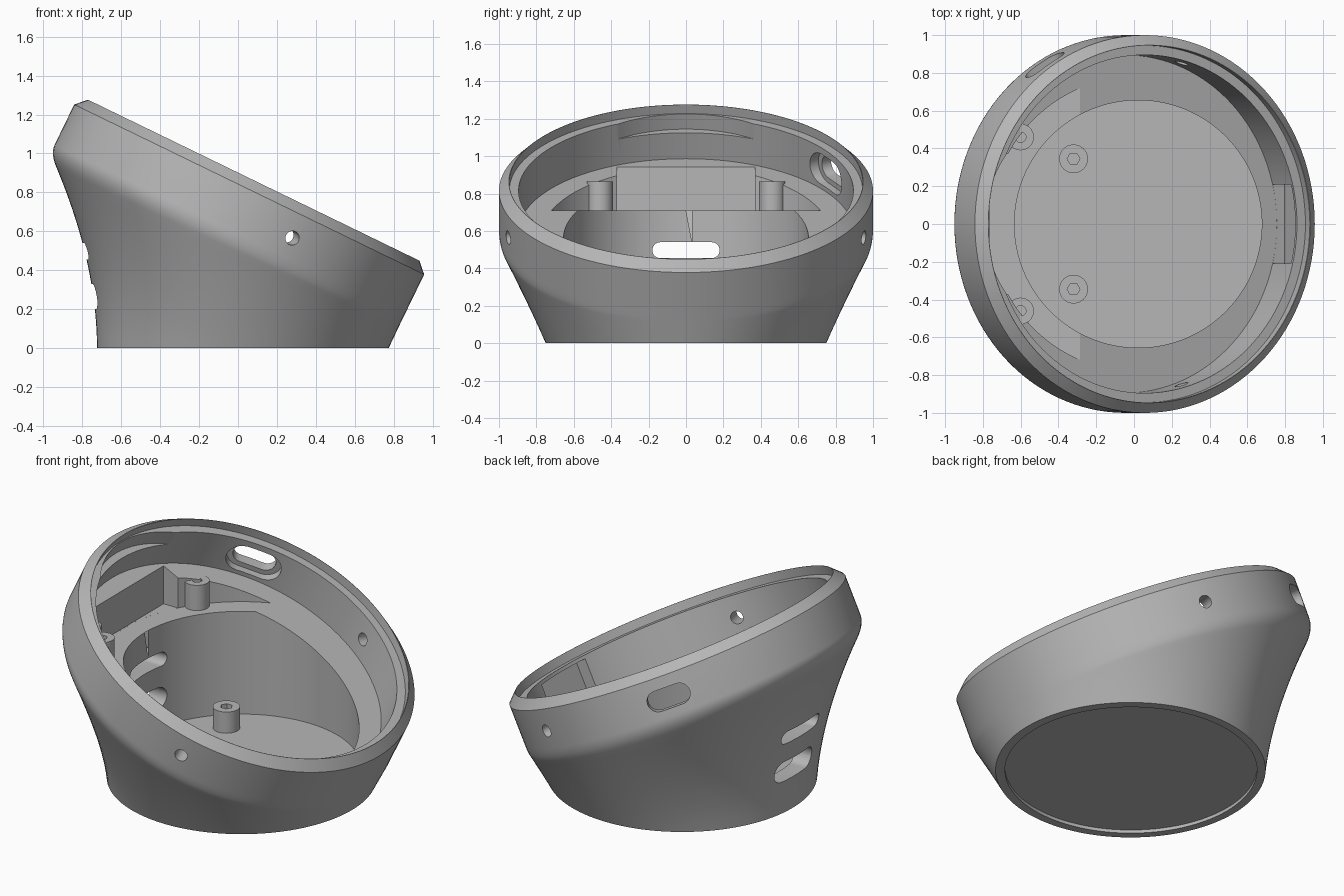
import bpy, bmesh, math
from mathutils import Matrix, Vector

if "Cube" in bpy.data.objects:
    bpy.data.objects.remove(bpy.data.objects["Cube"], do_unlink=True)

SEGS = 128
grey = bpy.data.materials.new("plastic_grey")
grey.use_nodes = True
grey.diffuse_color = (0.47, 0.47, 0.47, 1)
grey.node_tree.nodes["Principled BSDF"].inputs["Base Color"].default_value = grey.diffuse_color

# frame of the tilted upper ring: local z is the ring axis, origin at the chamfer edge
TILT = Matrix.Translation((0.0575, 0, 0.815)) @ Matrix.Rotation(math.radians(25.9), 4, 'Y')
BASE = Matrix.Translation((0.022, 0, 0))


def make(name, rows, matrix=Matrix()):
    """Closed solid from a stack of equal point loops, capped at both ends."""
    bm = bmesh.new()
    loops = [[bm.verts.new(matrix @ Vector(p)) for p in row] for row in rows]
    for a, b in zip(loops, loops[1:]):
        for i in range(len(a)):
            j = (i + 1) % len(a)
            bm.faces.new((a[i], a[j], b[j], b[i]))
    bm.faces.new(loops[0])
    bm.faces.new(loops[-1])
    bmesh.ops.recalc_face_normals(bm, faces=bm.faces)
    mesh = bpy.data.meshes.new(name)
    bm.to_mesh(mesh)
    bm.free()
    mesh.materials.append(grey)
    ob = bpy.data.objects.new(name, mesh)
    bpy.context.collection.objects.link(ob)
    return ob


def lathe(name, profile, matrix=Matrix(), n=SEGS):
    turn = [2 * math.pi * i / n for i in range(n)]
    return make(name, [[(r * math.cos(t), r * math.sin(t), z) for t in turn]
                       for r, z in profile], matrix)


def prism(name, outline, z0, z1, matrix=Matrix()):
    return make(name, [[(x, y, z) for x, y in outline] for z in (z0, z1)], matrix)


def stadium(length, height):
    """Rounded slot outline, long along y."""
    r, pts = height / 2, []
    for i in range(26):
        side = 1 if i < 13 else -1
        t = math.pi * (i % 13) / 12 + (0 if side > 0 else math.pi)
        pts.append((r * math.cos(t), r * math.sin(t) + side * (length / 2 - r)))
    return pts


def box(x0, x1, y):
    return [(x0, -y), (x1, -y), (x1, y), (x0, y)]


def radial(frame, height, degrees):
    """Frame whose z axis points outward at an angle around the given frame."""
    return (frame @ Matrix.Translation((0, 0, height))
            @ Matrix.Rotation(math.radians(degrees), 4, 'Z') @ Matrix.Rotation(math.pi / 2, 4, 'Y'))


def cut(target, cutter):
    cutter.hide_render = True
    mod = target.modifiers.new("cut", 'BOOLEAN')
    mod.operation, mod.solver, mod.object = 'DIFFERENCE', 'EXACT', cutter
    bpy.context.view_layer.objects.active = target
    bpy.ops.object.modifier_apply(modifier=mod.name)
    bpy.data.objects.remove(cutter, do_unlink=True)


def smooth(ob):
    bpy.ops.object.select_all(action='DESELECT')
    ob.select_set(True)
    bpy.context.view_layer.objects.active = ob
    bpy.ops.object.shade_smooth_by_angle(angle=math.radians(25))


def quad(a, b, c, t):
    return a * (1 - t) ** 2 + b * 2 * t * (1 - t) + c * t * t


def side_line(angle):
    """One line down the outer shell, from the rim to the foot."""
    c, s = math.cos(angle), math.sin(angle)

    def ring(r, z):
        return TILT @ Vector((r * c, r * s, z))
    foot = Vector((0.025 + 0.75 * c, 0.75 * s, 0))
    corner = ring(1, -0.28)
    chord = corner - foot
    lean = 1 - max(0, -c) ** 2
    aim = chord.normalized() * lean + Vector((0, 0, 1 - lean))
    middle = foot + aim * chord.length * 0.45
    line = [ring(0.947, 0.053), ring(1, 0)]
    start, end = ring(1, -0.23), quad(corner, middle, foot, 0.07)
    line += [quad(start, corner, end, i / 6) for i in range(7)]
    line += [quad(corner, middle, foot, 0.07 + 0.93 * i / 14) for i in range(1, 15)]
    return line


# outer shell: tilted ring blended into a round foot
lines = [side_line(2 * math.pi * i / SEGS) for i in range(SEGS)]
shell = make("housing_shell", list(zip(*lines)))

# stepped ring cavity, round well and shallow recess under the foot
cut(shell, lathe("ring_cavity", [(0.895, -0.244), (0.895, 0), (0.945, 0), (0.945, 0.2)], TILT))
cut(shell, lathe("well", [(0.655, 0.08), (0.655, 0.95)], BASE))
cut(shell, lathe("foot_recess", [(0.7, -0.1), (0.7, 0.02)], BASE))

# level shelf at the high side with a squared pocket between the posts
cut(shell, lathe("shelf_cut", [(0.782, 0.71), (0.782, 0.99)], BASE))
cut(shell, prism("shelf_pocket", box(-0.764, -0.4, 0.37), 0.7101, 0.985))

# clearance pockets in the ring wall at its low and high ends
cut(shell, prism("low_pocket", box(0.7, 0.94, 0.21), -0.2435, -0.02, TILT))
cut(shell, lathe("high_pocket", [(0.6, -0.09), (0.6, 0.03)],
                 TILT @ Matrix.Translation((-0.34, 0, 0))))

# screw holes on both sides of the ring
for angle in (72, -72):
    cut(shell, lathe("screw_hole", [(0.037, 0.7), (0.037, 1.2)], radial(TILT, -0.128, angle), 32))

# cable slot in the ring with a wider inner step
slot_frame = radial(TILT, -0.128, 122)
cut(shell, prism("cable_slot", stadium(0.25, 0.12), 0.7, 1.2, slot_frame))
cut(shell, prism("cable_slot_step", stadium(0.32, 0.18), 0.7, 0.935, slot_frame))

# two port slots through the wall of the well
for z, height in ((0.4975, 0.085), (0.265, 0.13)):
    cut(shell, prism("port_slot", stadium(0.36, height), 0.45, 1.2, radial(Matrix(), z, 180)))
smooth(shell)

# shelf posts with round holes and floor bosses with hexagonal holes
for side, y in (("left", 1), ("right", -1)):
    place = Matrix.Translation((-0.6, 0.46 * y, 0))
    post = lathe("shelf_post_" + side, [(0.07, 0.69), (0.07, 0.865)], place, 40)
    cut(post, lathe("post_hole", [(0.028, 0.73), (0.028, 1)], place, 24))
    smooth(post)
    place = Matrix.Translation((-0.32, 0.345 * y, 0))
    boss = lathe("floor_boss_" + side, [(0.076, 0.06), (0.076, 0.21)], place, 40)
    cut(boss, lathe("boss_hole", [(0.034, 0.1), (0.034, 0.4)], place, 6))
    smooth(boss)
